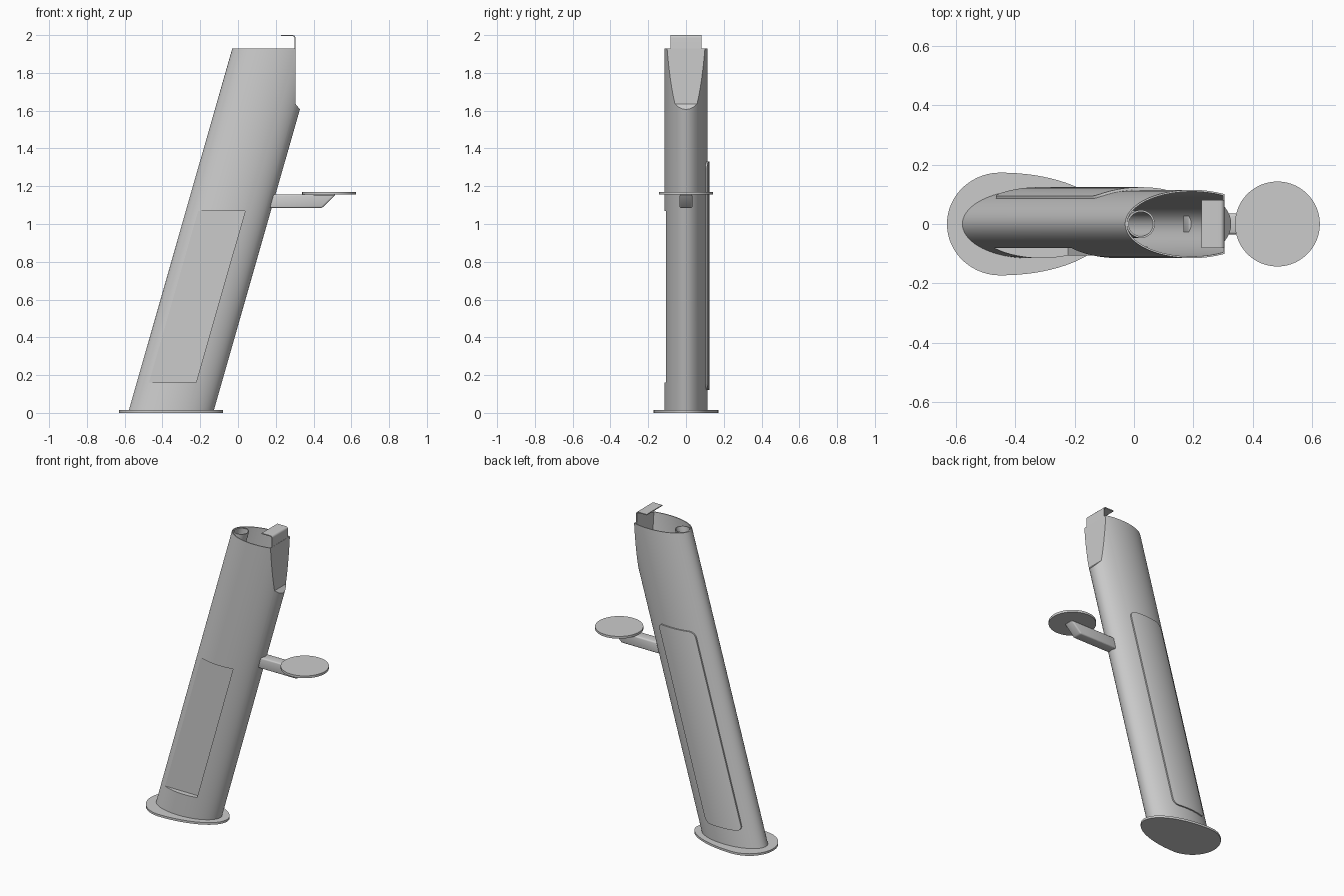
import bpy, bmesh
from math import cos, sin, pi

if "Cube" in bpy.data.objects:
    bpy.data.objects.remove(bpy.data.objects["Cube"])

LEAN, X0 = 0.286, -0.357          # centre line of the leaning column
A, B = 0.225, 0.115               # half axes of its oval section


def axis_x(z):
    return X0 + LEAN * z


def loft(name, lo, hi):
    """Closed solid between two matching loops of 3D points."""
    bm = bmesh.new()
    a = [bm.verts.new(p) for p in lo]
    b = [bm.verts.new(p) for p in hi]
    n = len(a)
    for i in range(n):
        j = (i + 1) % n
        bm.faces.new((a[i], a[j], b[j], b[i]))
    bm.faces.new(a[::-1])
    bm.faces.new(b)
    bmesh.ops.recalc_face_normals(bm, faces=bm.faces)
    me = bpy.data.meshes.new(name)
    bm.to_mesh(me)
    bm.free()
    ob = bpy.data.objects.new(name, me)
    bpy.context.collection.objects.link(ob)
    return ob


def oval(cx, a, b, z, n=80):
    return [(cx + a * cos(2 * pi * i / n), b * sin(2 * pi * i / n), z) for i in range(n)]


def column(name, a, b, z0, z1, off=0.0):
    """Oval prism that follows the lean of the column."""
    return loft(name, oval(axis_x(z0) + off, a, b, z0), oval(axis_x(z1) + off, a, b, z1))


def side_prism(name, pts, y0, y1):
    """Front-view outline (x, z) extruded along y."""
    return loft(name, [(x, y0, z) for x, z in pts], [(x, y1, z) for x, z in pts])


def leaning(pts):
    return [(axis_x(z) + x, z) for x, z in pts]


def boolean(ob, cutter, op='DIFFERENCE', remove=True):
    m = ob.modifiers.new("cut", 'BOOLEAN')
    m.operation, m.object, m.solver = op, cutter, 'EXACT'
    apply(ob)
    if remove:
        bpy.data.objects.remove(cutter)


def apply(ob):
    bpy.context.view_layer.update()
    bpy.context.view_layer.objects.active = ob
    for m in list(ob.modifiers):
        bpy.ops.object.modifier_apply(modifier=m.name)


def bevel(ob, w, seg=3):
    m = ob.modifiers.new("bevel", 'BEVEL')
    m.width, m.segments = w, seg
    apply(ob)


def recess_cutter(g):
    return side_prism("recess", leaning([(-0.19 - g, 0.16 - g), (0.089 + g, 0.16 - g),
                                         (0.089 + g, 1.07 + g), (-0.19 - g, 1.07 + g)]),
                      -0.3, -0.081 + g)


def face_cutter(g):
    pts = [(0.305, 2.2), (0.305, 1.635), (0.345, 1.585), (0.7, 1.585), (0.7, 2.2)]
    return side_prism("face", [(x - g, z - g) for x, z in pts], -0.4, 0.4)


# Leaning hollow column with a front recess and an upright face near the top
W = 0.006
body = column("column", A, B, 0.01, 1.93)
cavity = column("cavity", A - W, B - W, 0.02, 2.0)
for cut in (recess_cutter, face_cutter):
    boolean(cavity, cut(W))
    boolean(body, cut(0))
boolean(body, cavity)

# Raised door on the back, following the oval surface
x0, x1, z0, z1, r = -0.15, 0.10, 0.12, 1.33, 0.035
outline = []
for cx, cz, start in ((x1 - r, z1 - r, 0), (x0 + r, z1 - r, 1), (x0 + r, z0 + r, 2), (x1 - r, z0 + r, 3)):
    for k in range(7):
        t = (start + k / 6) * pi / 2
        outline.append((cx + r * cos(t), cz + r * sin(t)))
door = column("back_door", A + 0.009, B + 0.009, 0.05, 1.5)
boolean(door, side_prism("door_outline", leaning(outline), 0.03, 0.3), 'INTERSECT')
boolean(door, column("door_inner", A - 0.002, B - 0.002, 0.0, 1.6))

# Inner pipe along the back of the opening
pipe = column("inner_pipe", 0.047, 0.047, 0.015, 1.928, -0.171)
boolean(pipe, column("pipe_bore", 0.041, 0.041, 0.02, 2.0, -0.171))

# Egg-shaped base plate
egg = []
for i in range(80):
    t = 2 * pi * i / 80
    egg.append((-0.45 + (0.37 if cos(t) > 0 else 0.18) * cos(t), 0.173 * sin(t)))
base = loft("base_plate", [(x, y, 0) for x, y in egg], [(x, y, 0.014) for x, y in egg])

# Support arm with slanted end, and round tray
arm = side_prism("support_arm", [(0.165, 1.085), (0.445, 1.085), (0.518, 1.156), (0.185, 1.156)],
                 -0.035, 0.035)
bevel(arm, 0.009)
tray = loft("round_tray", oval(0.483, 0.143, 0.143, 1.155), oval(0.483, 0.143, 0.143, 1.17))

# Bent plate bracket at the top
outer = [(0.304, 1.80)] + [(0.290 + 0.014 * cos(k * pi / 10), 1.986 + 0.014 * sin(k * pi / 10))
                           for k in range(6)] + [(0.228, 2.0)]
inner = [(0.228, 1.994)] + [(0.290 + 0.008 * cos(k * pi / 10), 1.986 + 0.008 * sin(k * pi / 10))
                            for k in range(5, -1, -1)] + [(0.298, 1.80)]
bracket = side_prism("top_bracket", outer + inner, -0.081, 0.081)

# Smooth shading with sharp edges kept
for ob in bpy.context.collection.objects:
    ob.select_set(True)
bpy.context.view_layer.objects.active = body
bpy.ops.object.shade_smooth_by_angle(angle=0.5)
